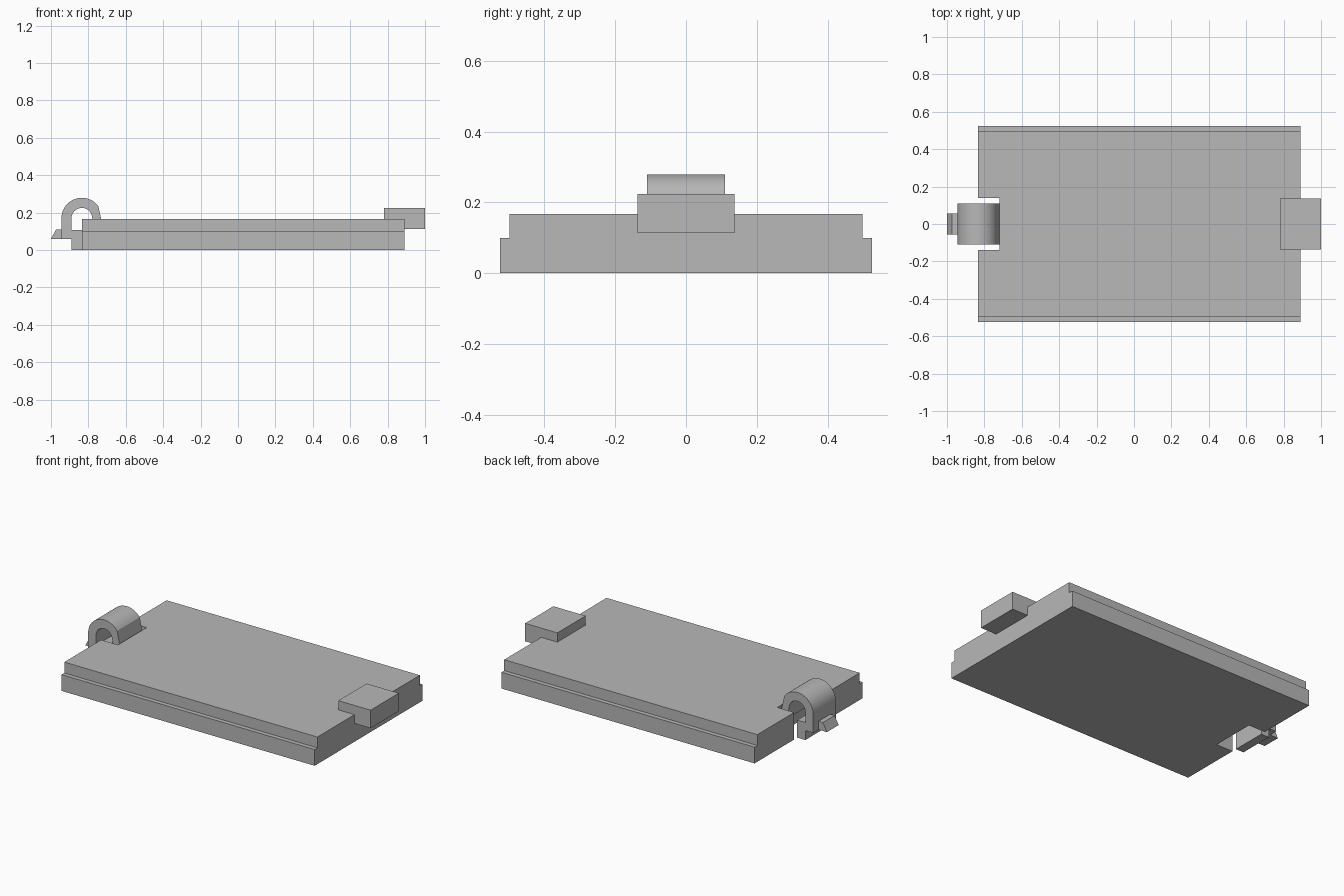
import bpy, bmesh
from math import cos, sin, radians
from mathutils import Vector

if "Cube" in bpy.data.objects:
    bpy.data.objects.remove(bpy.data.objects["Cube"], do_unlink=True)

GREY = (0.48, 0.48, 0.48, 1)
grey = bpy.data.materials.new("plain_grey")
grey.use_nodes = True
grey.diffuse_color = GREY
grey.node_tree.nodes["Principled BSDF"].inputs["Base Color"].default_value = GREY


def prism(name, points, start, end, axis):
    """Extrude a closed profile along x (points are y, z) or y (points are x, z)."""
    def place(p, t):
        return (t, p[0], p[1]) if axis == "x" else (p[0], t, p[1])
    bm = bmesh.new()
    face = bm.faces.new([bm.verts.new(place(p, start)) for p in points])
    out = bmesh.ops.extrude_face_region(bm, geom=[face])
    moved = [v for v in out["geom"] if isinstance(v, bmesh.types.BMVert)]
    shift = Vector(place((0, 0), end - start))
    bmesh.ops.translate(bm, verts=moved, vec=shift)
    bmesh.ops.recalc_face_normals(bm, faces=bm.faces)
    mesh = bpy.data.meshes.new(name)
    bm.to_mesh(mesh)
    bm.free()
    mesh.materials.append(grey)
    obj = bpy.data.objects.new(name, mesh)
    bpy.context.collection.objects.link(obj)
    return obj


def rect(a0, a1, z0, z1):
    return [(a0, z0), (a1, z0), (a1, z1), (a0, z1)]


def arc(cx, cz, r, a0, a1, n=20):
    angles = [radians(a0 + (a1 - a0) * i / n) for i in range(n + 1)]
    return [(cx + r * cos(a), cz + r * sin(a)) for a in angles]


# Cover plate with stepped long edges
half = [(0.525, 0), (0.525, 0.1), (0.498, 0.1), (0.498, 0.167)]
section = half + [(-y, z) for y, z in reversed(half)]
plate = prism("cover_plate", section, -0.835, 0.89, "x")

# Notch that makes room for the spring clip
cutter = prism("notch_cutter", rect(-1.1, -0.72, -0.1, 0.4), -0.14, 0.14, "y")
cutter.hide_render = True
cut = plate.modifiers.new("notch", "BOOLEAN")
cut.operation = "DIFFERENCE"
cut.solver = "EXACT"
cut.object = cutter
bpy.context.view_layer.objects.active = plate
bpy.ops.object.modifier_apply(modifier=cut.name)
bpy.data.objects.remove(cutter, do_unlink=True)

# Locking tab at the opposite end
prism("locking_tab", rect(0.78, 1.0, 0.113, 0.224), -0.1375, 0.1375, "y")

# Spring clip: arch with a foot on the free leg, joined to the plate by the other leg
cx, cz = -0.835, 0.17
profile = [(-0.835, 0), (-0.835, 0.108), (-0.89, 0.108)]
profile += arc(cx, cz, 0.055, 180, 10)
profile += [(-0.768, 0.1), (-0.717, 0.1)]
profile += arc(cx, cz, 0.109, 36, 180)
profile += [(-0.944, 0.058), (-0.89, 0.058), (-0.89, 0)]
clip = prism("spring_clip", profile, -0.11, 0.11, "y")
bpy.ops.object.select_all(action="DESELECT")
clip.select_set(True)
bpy.context.view_layer.objects.active = clip
bpy.ops.object.shade_smooth_by_angle(angle=radians(25))

# Small catch on the outside of the clip
catch = [(-1.0, 0.058), (-0.94, 0.058), (-0.94, 0.11), (-0.973, 0.11)]
prism("clip_catch", catch, -0.057, 0.057, "y")
